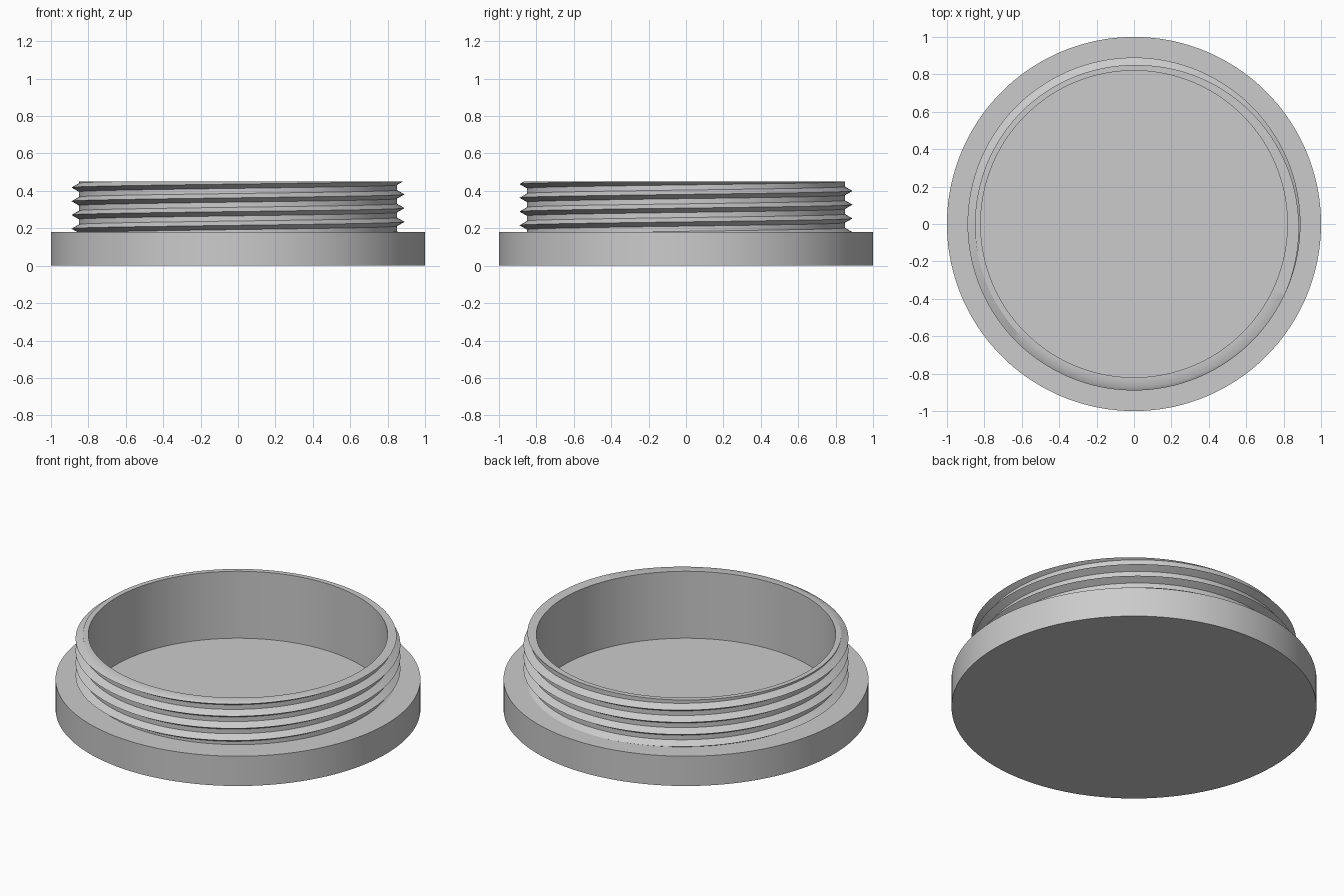
import bpy, bmesh
from math import sin, cos, pi, radians

SIDES = 180
FLOOR_Z, FLANGE_Z, TOP_Z = 0.045, 0.18, 0.45
INNER_R, ROOT_R, CREST_R = 0.82, 0.85, 0.89
PITCH, HALF_WIDTH, START_Z = 0.0735, 0.023, 0.161

if "Cube" in bpy.data.objects:
    bpy.data.objects.remove(bpy.data.objects["Cube"])

grey = bpy.data.materials.new("plain grey")
grey.use_nodes = True
COLOUR = (0.6, 0.6, 0.6, 1)
grey.diffuse_color = COLOUR
grey.node_tree.nodes["Principled BSDF"].inputs["Base Color"].default_value = COLOUR


def sweep(name, section):
    """Revolve section(angle) -> [(radius, z), ...] around the z axis."""
    bm = bmesh.new()
    columns = []
    for i in range(SIDES + 1):
        a = 2 * pi * i / SIDES
        columns.append([bm.verts.new((r * cos(a), r * sin(a), z)) for r, z in section(a)])
    for left, right in zip(columns, columns[1:]):
        for j in range(len(left) - 1):
            bm.faces.new((left[j], left[j + 1], right[j + 1], right[j]))
    bmesh.ops.remove_doubles(bm, verts=bm.verts, dist=1e-5)
    bmesh.ops.recalc_face_normals(bm, faces=bm.faces)
    mesh = bpy.data.meshes.new(name)
    bm.to_mesh(mesh)
    bm.free()
    mesh.materials.append(grey)
    obj = bpy.data.objects.new(name, mesh)
    bpy.context.collection.objects.link(obj)
    bpy.ops.object.select_all(action='DESELECT')
    obj.select_set(True)
    bpy.context.view_layer.objects.active = obj
    bpy.ops.object.shade_smooth_by_angle(angle=radians(30))
    return obj


# Wide flange with the recessed floor
def flange_section(a):
    seat = (INNER_R + ROOT_R) / 2
    return [(0, FLOOR_Z), (seat, FLOOR_Z), (seat, FLANGE_Z),
            (1, FLANGE_Z), (1, 0), (0, 0)]


# Neck wall with a right-handed V thread, trimmed flat at both ends
def neck_section(a):
    crest = START_Z + PITCH * a / (2 * pi)
    points = [(INNER_R, FLOOR_Z), (INNER_R, TOP_Z)]
    for turn in range(4, -2, -1):
        for offset in (HALF_WIDTH, 0, -HALF_WIDTH):
            z = min(max(crest + turn * PITCH + offset, FLANGE_Z), TOP_Z)
            u = (z - crest) / PITCH
            d = PITCH * abs(u - round(u))
            r = ROOT_R + (CREST_R - ROOT_R) * max(0, 1 - d / HALF_WIDTH)
            if len(points) == 2:
                # Outer edge of the flat rim
                v = (TOP_Z - crest) / PITCH
                e = PITCH * abs(v - round(v))
                points.append((ROOT_R + (CREST_R - ROOT_R) * max(0, 1 - e / HALF_WIDTH), TOP_Z))
            points.append((r, z))
    return points


sweep("flange", flange_section)
sweep("threaded_neck", neck_section)
